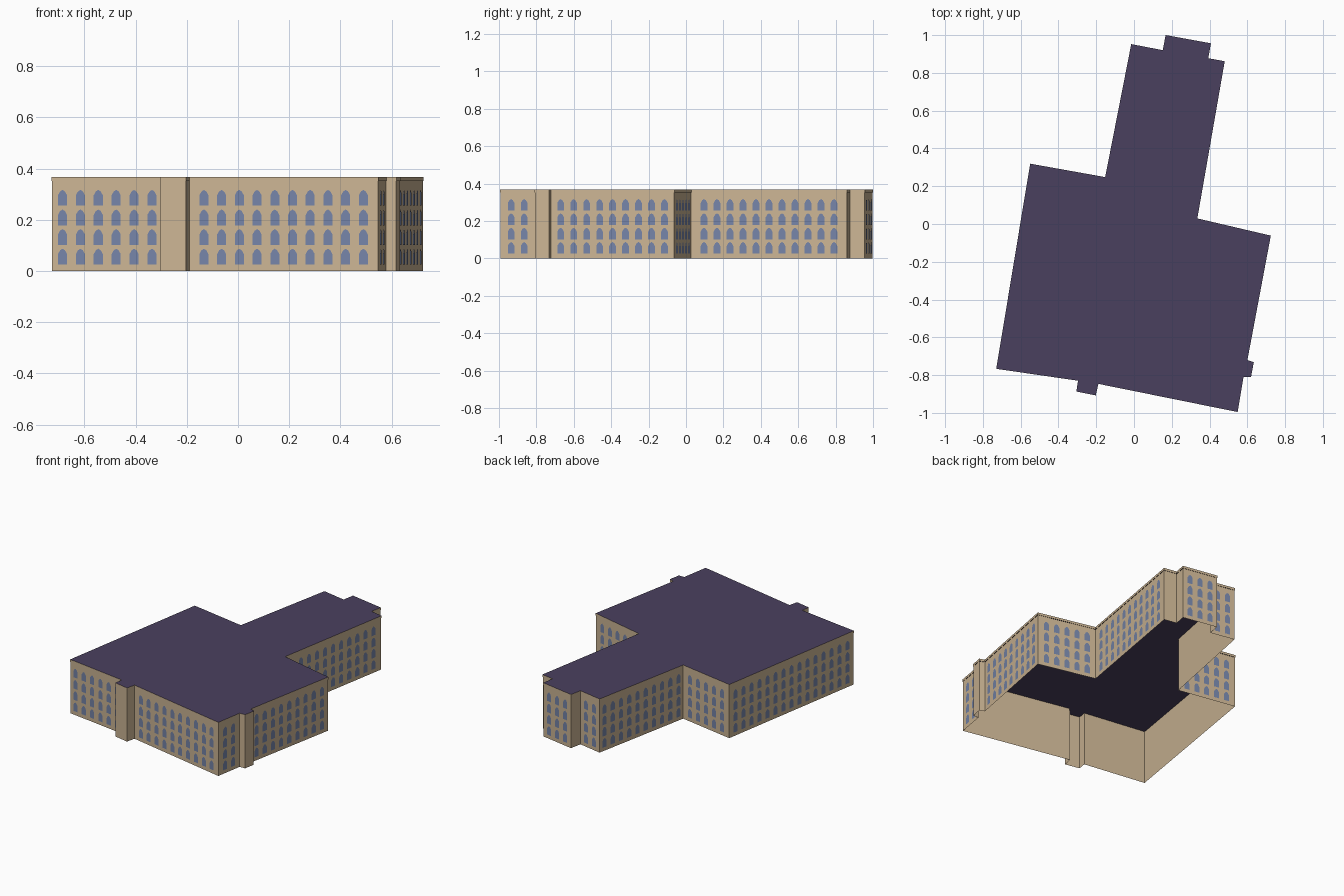
import bpy, bmesh
from mathutils import Vector

if "Cube" in bpy.data.objects:
    bpy.data.objects.remove(bpy.data.objects["Cube"])


def material(name, srgb):
    color = [((c + 0.055) / 1.055) ** 2.4 for c in srgb] + [1]
    mat = bpy.data.materials.new(name)
    mat.use_nodes = True
    mat.diffuse_color = color
    mat.node_tree.nodes["Principled BSDF"].inputs["Base Color"].default_value = color
    return mat


STONE = material("sandstone", (0.80, 0.71, 0.58))
GLASS = material("blue glass", (0.46, 0.52, 0.66))
ROOF = material("purple roof", (0.29, 0.25, 0.37))

# Footprint corners, counter-clockwise from the front left
FOOTPRINT = [Vector(p) for p in [
    (-0.727, -0.765), (-0.294, -0.828), (-0.303, -0.885), (-0.204, -0.905),
    (-0.190, -0.844), (0.547, -0.993), (0.578, -0.807), (0.618, -0.808),
    (0.632, -0.733), (0.598, -0.722), (0.722, -0.063), (0.333, 0.028),
    (0.478, 0.860), (0.391, 0.876), (0.405, 0.955), (0.169, 0.998),
    (0.154, 0.918), (-0.013, 0.950), (-0.151, 0.246), (-0.548, 0.317)]]
HEIGHT, RIM = 0.367, 0.016
PITCH, WIN_W, WIN_H, ROW_STEP, SILL = 0.0706, 0.036, 0.062, 0.0766, 0.025


def finish(name, bm, *mats):
    mesh = bpy.data.meshes.new(name)
    bm.to_mesh(mesh)
    bm.free()
    for mat in mats:
        mesh.materials.append(mat)
    obj = bpy.data.objects.new(name, mesh)
    bpy.context.collection.objects.link(obj)


def edges(points):
    return list(zip(points, points[1:] + points[:1]))


def outward(a, b):
    d = (b - a).normalized()
    return Vector((d.y, -d.x))


def offset(points, amount):
    result = []
    for i, p in enumerate(points):
        n1 = outward(points[i - 1], p)
        n2 = outward(p, points[(i + 1) % len(points)])
        result.append(p + (n1 + n2) * amount / (1 + n1.dot(n2)))
    return result


def add_sides(bm, points, low, high):
    for a, b in edges(points):
        bm.faces.new([bm.verts.new((p.x, p.y, z))
                      for p, z in ((a, low), (b, low), (b, high), (a, high))])


# Outer walls, open underneath
bm = bmesh.new()
add_sides(bm, FOOTPRINT, 0, HEIGHT - RIM)
bmesh.ops.remove_doubles(bm, verts=bm.verts, dist=0.0001)
finish("outer_walls", bm, STONE)

# Flat roof with a slim stone edge
bm = bmesh.new()
eaves = offset(FOOTPRINT, 0.002)
add_sides(bm, eaves, HEIGHT - RIM, HEIGHT)
top = bm.faces.new([bm.verts.new((p.x, p.y, HEIGHT)) for p in eaves])
top.material_index = 1
bmesh.ops.remove_doubles(bm, verts=bm.verts, dist=0.0001)
finish("flat_roof", bm, STONE, ROOF)

# Arched windows in four rows, centred on every long wall
ARCH = [(-0.5, 0), (0.5, 0), (0.5, 0.66), (0.27, 0.9), (0, 1), (-0.27, 0.9), (-0.5, 0.66)]
bm = bmesh.new()
for a, b in edges(FOOTPRINT):
    length = (b - a).length
    count = int(length / PITCH)
    if count < 2:
        continue
    along, out = (b - a) / length, outward(a, b) * 0.0015
    for col in range(count):
        mid = (a + b) / 2 + along * (col - (count - 1) / 2) * PITCH + out
        for row in range(4):
            verts = []
            for u, v in ARCH:
                p = mid + along * u * WIN_W
                verts.append(bm.verts.new((p.x, p.y, SILL + row * ROW_STEP + v * WIN_H)))
            bm.faces.new(verts)
finish("arched_windows", bm, GLASS)
